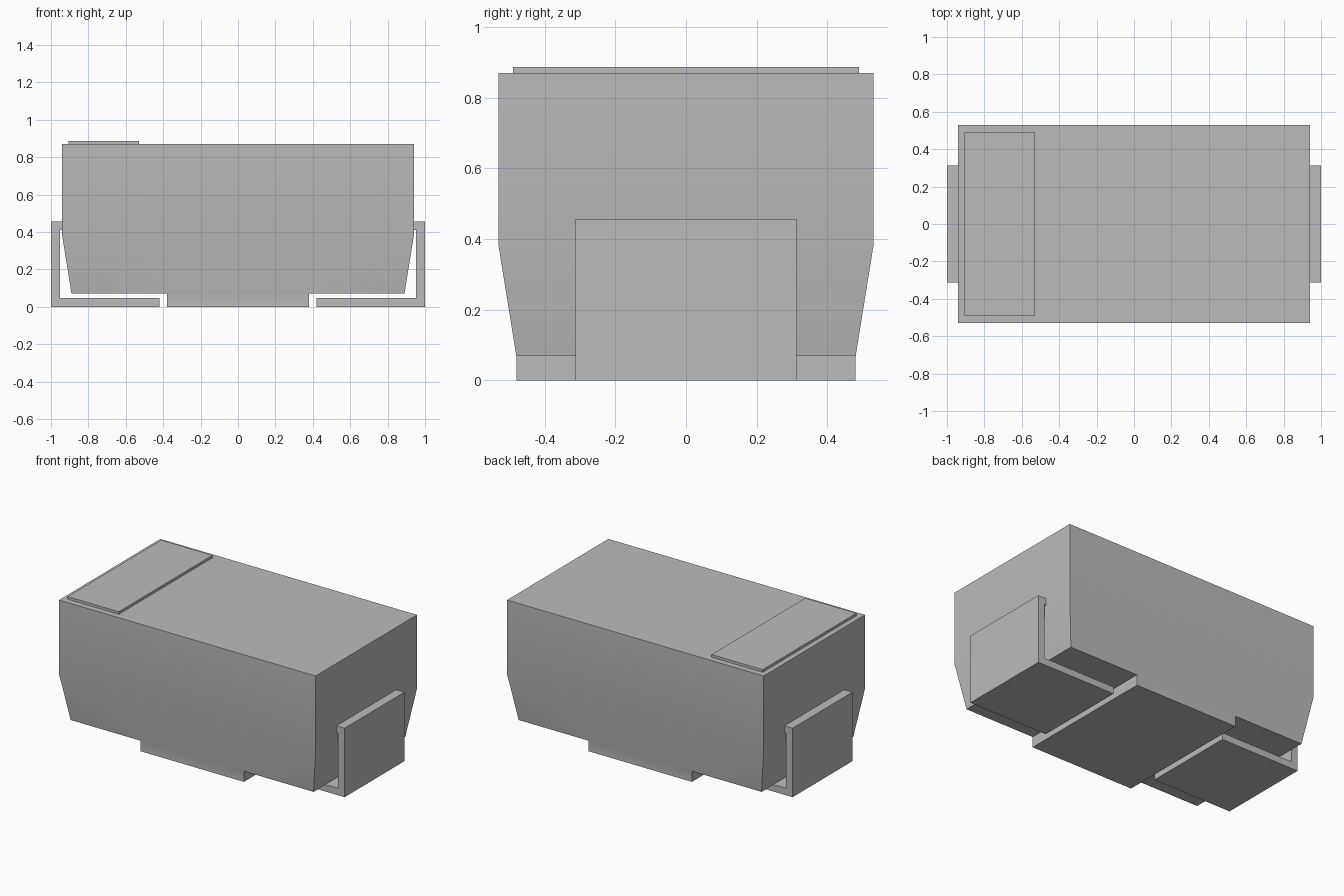
import bpy
import bmesh

cube = bpy.data.objects.get("Cube")
if cube:
    bpy.data.objects.remove(cube, do_unlink=True)

grey = bpy.data.materials.new("neutral grey")
grey.use_nodes = True
colour = (0.5, 0.5, 0.5, 1)
grey.diffuse_color = colour
grey.node_tree.nodes["Principled BSDF"].inputs["Base Color"].default_value = colour


def add_object(name, bm):
    bmesh.ops.recalc_face_normals(bm, faces=bm.faces)
    mesh = bpy.data.meshes.new(name)
    bm.to_mesh(mesh)
    bm.free()
    mesh.materials.append(grey)
    obj = bpy.data.objects.new(name, mesh)
    bpy.context.collection.objects.link(obj)
    return obj


def ring(bm, hx, hy, z):
    return [bm.verts.new((sx * hx, sy * hy, z))
            for sx, sy in ((-1, -1), (1, -1), (1, 1), (-1, 1))]


# Moulded case: straight upper walls, tapered lower walls
bm = bmesh.new()
rings = [ring(bm, 0.89, 0.48, 0.07), ring(bm, 0.94, 0.53, 0.38), ring(bm, 0.94, 0.53, 0.87)]
for low, high in zip(rings, rings[1:]):
    for i in range(4):
        j = (i + 1) % 4
        bm.faces.new((low[i], low[j], high[j], high[i]))
base = bm.faces.new(rings[0][::-1])
bm.faces.new(rings[-1])

# Central standoff pulled down out of the case floor
for x in (-0.38, 0.38):
    bmesh.ops.bisect_plane(bm, geom=bm.verts[:] + bm.edges[:] + bm.faces[:],
                           plane_co=(x, 0, 0), plane_no=(1, 0, 0))
floor = [f for f in bm.faces
         if all(v.co.z < 0.08 for v in f.verts) and abs(f.calc_center_median().x) < 0.1]
pulled = bmesh.ops.extrude_face_region(bm, geom=floor)["geom"]
for v in pulled:
    if isinstance(v, bmesh.types.BMVert):
        v.co.z = 0
bmesh.ops.delete(bm, geom=[f for f in floor if f.is_valid], context="FACES")
case = add_object("case", bm)
bpy.ops.object.select_all(action="DESELECT")
case.select_set(True)
bpy.context.view_layer.objects.active = case
bpy.ops.object.shade_smooth_by_angle()

# Raised polarity band on the top
bm = bmesh.new()
bmesh.ops.create_cube(bm, size=1)
for v in bm.verts:
    v.co = (-0.7175 + v.co.x * 0.375, v.co.y * 0.98, 0.877 + v.co.z * 0.02)
add_object("polarity_band", bm)

# Folded metal terminals, one at each end
profile = ((0.42, 0), (1, 0), (1, 0.457), (0.935, 0.457),
           (0.935, 0.411), (0.953, 0.411), (0.953, 0.046), (0.42, 0.046))
for side, name in ((1, "left_terminal"), (-1, "right_terminal")):
    bm = bmesh.new()
    outline = bm.faces.new([bm.verts.new((side * x, -0.3125, z)) for x, z in profile])
    grown = bmesh.ops.extrude_face_region(bm, geom=[outline])["geom"]
    for v in grown:
        if isinstance(v, bmesh.types.BMVert):
            v.co.y = 0.3125
    add_object(name, bm)
